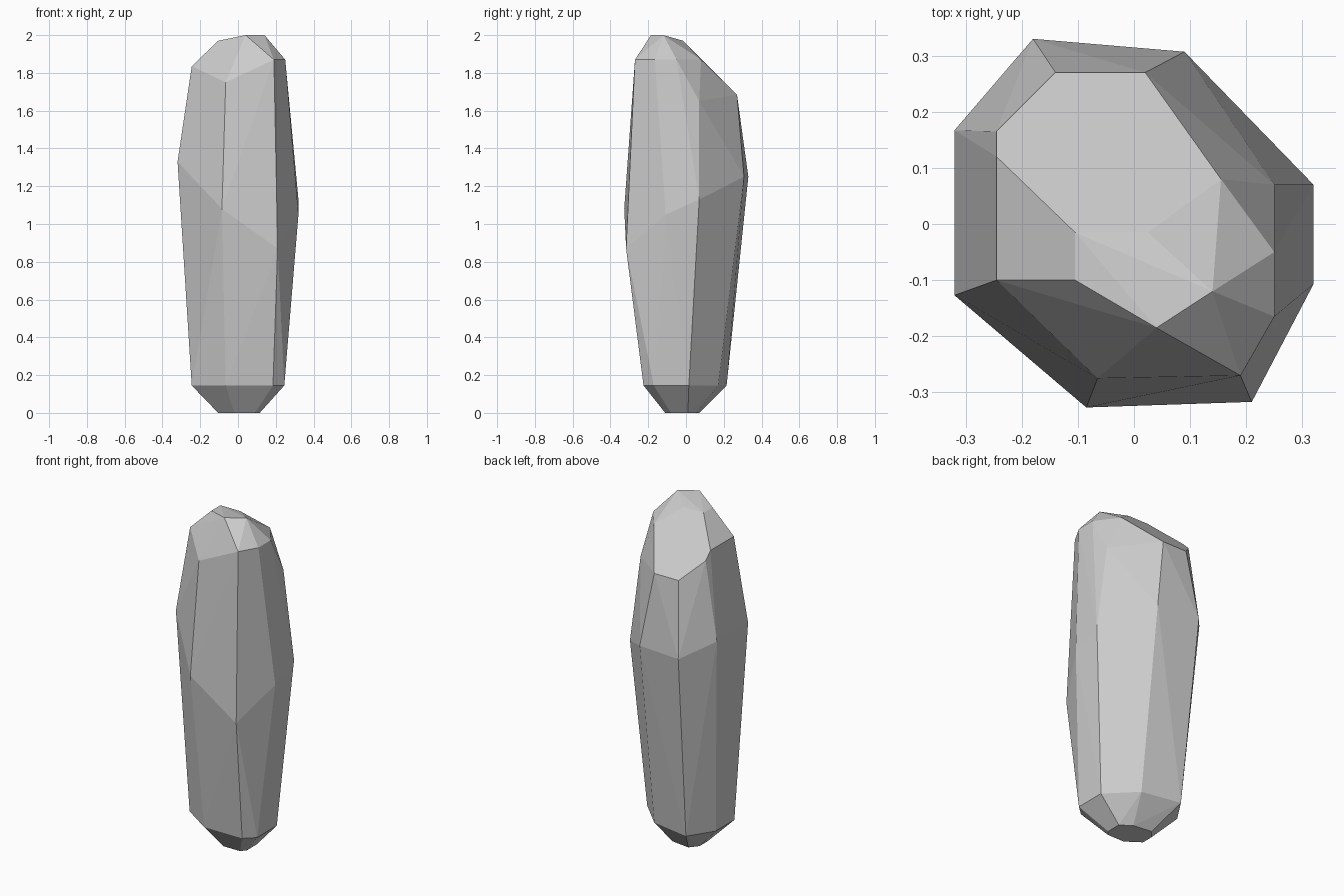
import bpy, bmesh, math

# Cross-section rings, counter-clockwise from the left-front corner
foot = [(-.105, -.05), (-.02, -.11), (.09, -.11), (.115, -.08),
        (.115, .01), (.05, .055), (-.065, .07), (-.105, .02)]
base = [(-.245, -.105), (-.065, -.225), (.185, -.225), (.245, -.17),
        (.245, .015), (.09, .17), (-.15, .215), (-.245, .07)]
# Widest ring has a wandering height
girdle = [(-.32, -.127, 1.33), (-.085, -.327, 1.08), (.21, -.317, .87),
          (.32, -.107, 1.05), (.32, .07, 1.13), (.09, .307, 1.25),
          (-.18, .33, 1.25), (-.32, .167, 1.33)]
# Shoulder corners where the sides meet the cut tip
shoulder = [(-.245, -.1, 1.835), (-.065, -.275, 1.75), (.19, -.27, 1.87),
            (.25, -.165, 1.87), (.25, -.05, 1.87), (.25, .07, 1.65),
            (.155, .08, 1.87), (.02, .27, 1.685), (-.14, .27, 1.685),
            (-.245, .165, 1.79), (-.245, .12, 1.835)]
# Small top facet
tip = [(-.105, -.1, 1.97), (.04, -.185, 2), (.14, -.12, 2),
       (.025, -.015, 1.97), (-.105, -.015, 1.97)]

points = [(x, y, 0) for x, y in foot] + [(x, y, .145) for x, y in base]
points += girdle + shoulder + tip

# Wrap the corners in a faceted convex shell
bm = bmesh.new()
for p in points:
    bm.verts.new(p)
result = bmesh.ops.convex_hull(bm, input=bm.verts[:])
bmesh.ops.delete(bm, geom=[v for v in bm.verts if not v.link_faces], context='VERTS')
# Merge the nearly flat triangles into clean facets
bmesh.ops.dissolve_limit(bm, angle_limit=math.radians(2),
                         verts=bm.verts[:], edges=bm.edges[:])
bmesh.ops.recalc_face_normals(bm, faces=bm.faces[:])

mesh = bpy.data.meshes.new("crystal_shard")
bm.to_mesh(mesh)
bm.free()
crystal = bpy.data.objects.new("crystal_shard", mesh)
bpy.context.collection.objects.link(crystal)
